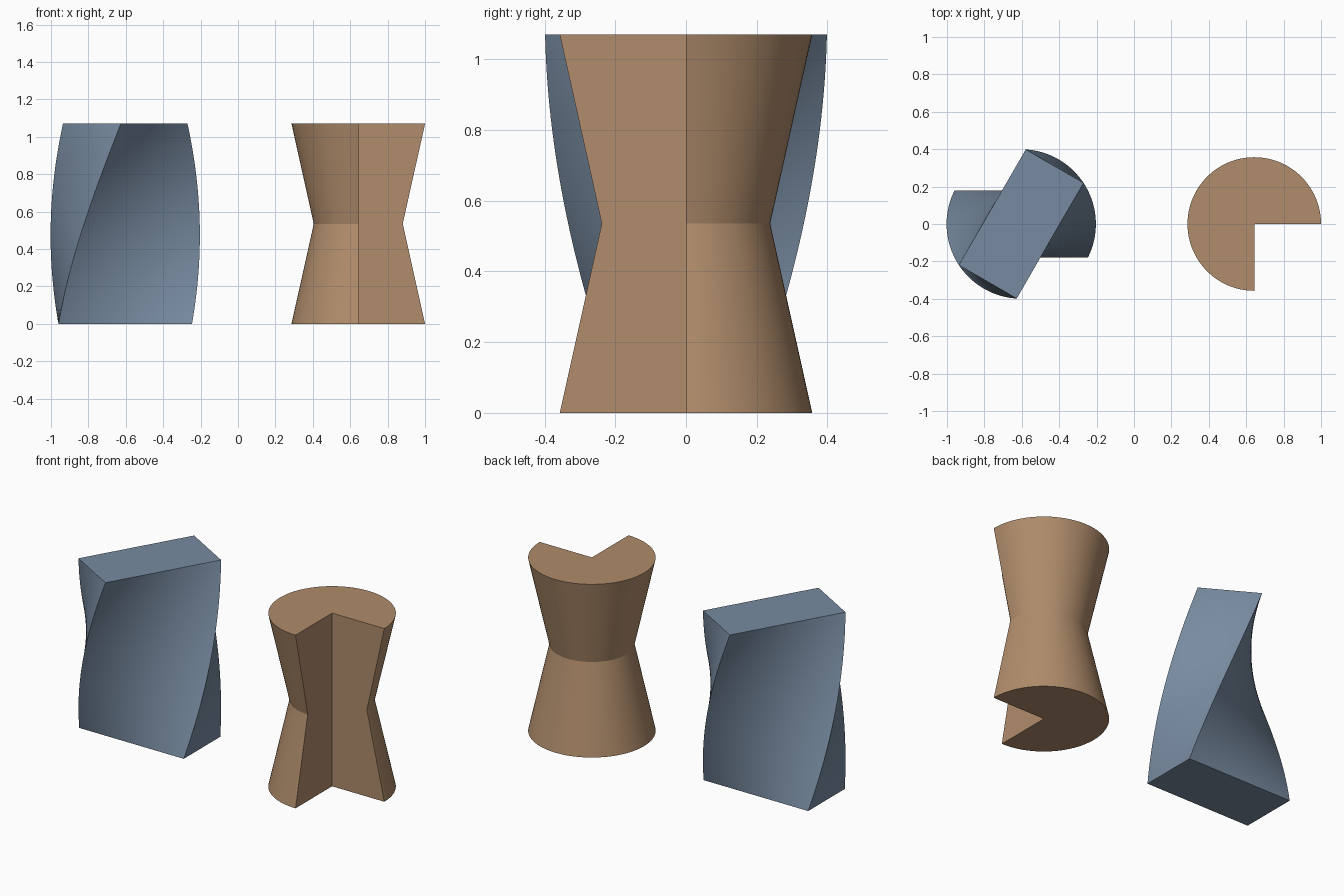
import bpy
import bmesh
import math
from mathutils import Matrix

if "Cube" in bpy.data.objects:
    bpy.data.objects.remove(bpy.data.objects["Cube"], do_unlink=True)

HEIGHT = 1.07
RADIUS = 0.357


def make_material(name, rgb):
    mat = bpy.data.materials.new(name)
    mat.use_nodes = True
    mat.diffuse_color = (*rgb, 1)
    mat.node_tree.nodes["Principled BSDF"].inputs["Base Color"].default_value = (*rgb, 1)
    return mat


def add_object(name, bm, x, mat, sharp_angle):
    bmesh.ops.recalc_face_normals(bm, faces=bm.faces)
    mesh = bpy.data.meshes.new(name)
    bm.to_mesh(mesh)
    bm.free()
    mesh.materials.append(mat)
    obj = bpy.data.objects.new(name, mesh)
    obj.location.x = x
    bpy.context.collection.objects.link(obj)
    bpy.ops.object.select_all(action="DESELECT")
    obj.select_set(True)
    bpy.context.view_layer.objects.active = obj
    bpy.ops.object.shade_smooth_by_angle(angle=math.radians(sharp_angle))
    return obj


blue = make_material("slate blue", (0.187, 0.258, 0.355))
tan = make_material("tan brown", (0.434, 0.263, 0.147))

# Block twisted a sixth of a turn from base to top
bm = bmesh.new()
bmesh.ops.create_cube(bm, size=1)
bmesh.ops.subdivide_edges(bm, edges=bm.edges, cuts=31, use_grid_fill=True)
for v in bm.verts:
    level = v.co.z + 0.5
    v.co.x *= 2 * RADIUS
    v.co.y *= RADIUS
    v.co.z = level * HEIGHT
    v.co = Matrix.Rotation(math.radians(60) * level, 3, "Z") @ v.co
add_object("twisted_block", bm, -0.603, blue, 35)

# Hourglass: half profile revolved three quarters of a turn, with closed ends
bm = bmesh.new()
profile = [(0, 0), (RADIUS, 0), (RADIUS * 2 / 3, HEIGHT / 2), (RADIUS, HEIGHT), (0, HEIGHT)]
start = [bm.verts.new((r, 0, z)) for r, z in profile]
edges = [bm.edges.new(pair) for pair in zip(start, start[1:])]
bmesh.ops.spin(bm, geom=start + edges, cent=(0, 0, 0), axis=(0, 0, 1),
               angle=math.radians(270), steps=72)
bmesh.ops.remove_doubles(bm, verts=bm.verts, dist=0.0001)


# Flat walls of the open quarter
def wall_verts(on_wall):
    found = [v for v in bm.verts if on_wall(v.co)]
    axis = sorted((v for v in found if v.co.xy.length < 0.001), key=lambda v: v.co.z)
    rim = sorted((v for v in found if v.co.xy.length >= 0.001), key=lambda v: -v.co.z)
    return axis + rim


for rule in (lambda c: abs(c.y) < 0.001 and c.x > -0.001,
             lambda c: abs(c.x) < 0.001 and c.y < 0.001):
    bm.faces.new(wall_verts(rule))
add_object("notched_hourglass", bm, 0.643, tan, 18)
